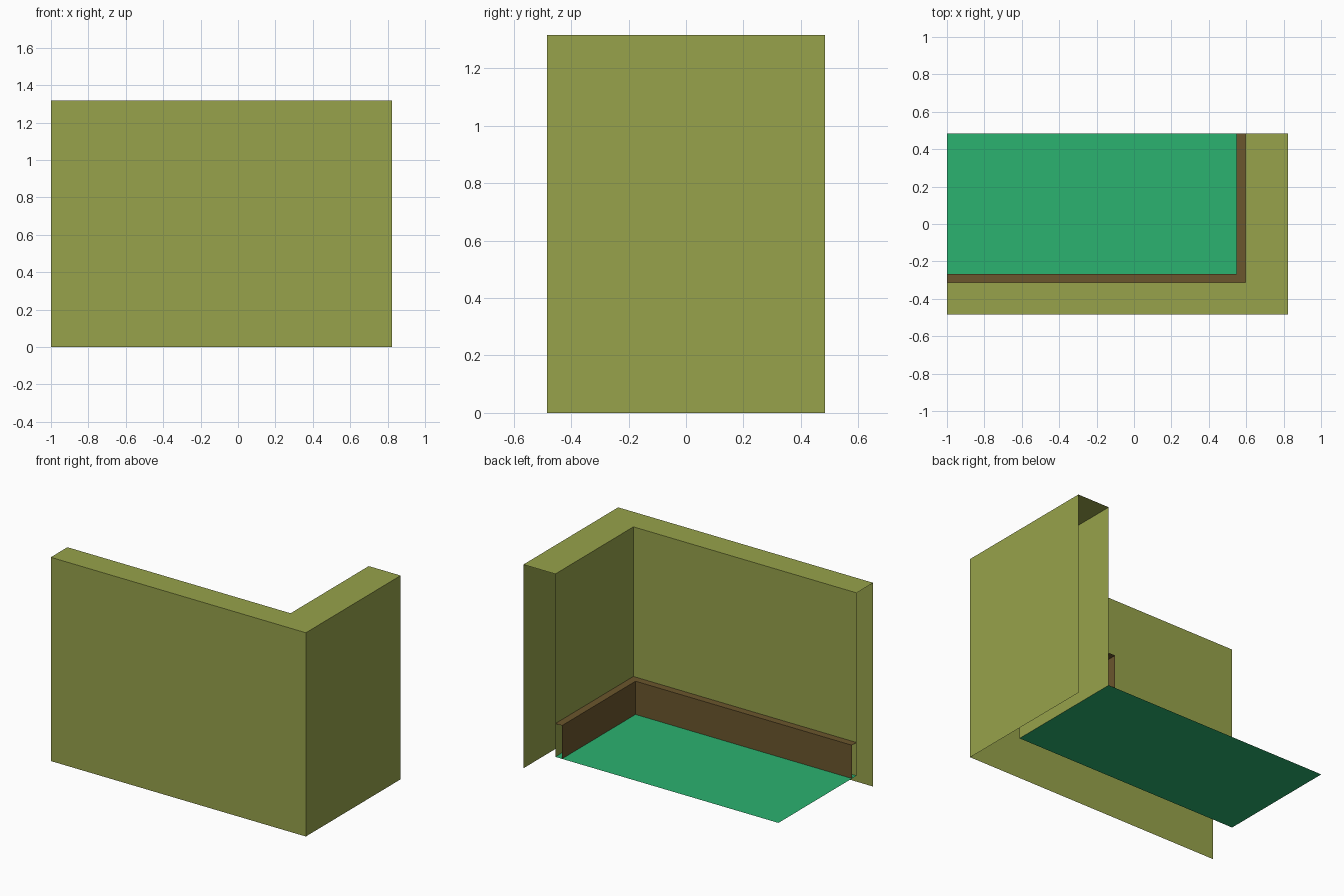
import bpy

if "Cube" in bpy.data.objects:
    bpy.data.objects.remove(bpy.data.objects["Cube"])

LEFT, BACK = -1.0, 0.484      # open ends of the L-shaped run
FLOOR_Z = 0.135


def finish(name, verts, faces, color):
    mesh = bpy.data.meshes.new(name)
    mesh.from_pydata(verts, [], faces)
    mat = bpy.data.materials.new(name + "_material")
    mat.diffuse_color = (*color, 1)
    mat.use_nodes = True
    mat.node_tree.nodes["Principled BSDF"].inputs["Base Color"].default_value = mat.diffuse_color
    mesh.materials.append(mat)
    obj = bpy.data.objects.new(name, mesh)
    bpy.context.collection.objects.link(obj)
    return obj


def corner_run(name, profile, color):
    """Sweep an open profile of (corner x, corner y, z) round the room corner."""
    verts, faces = [], []
    for x, y, z in profile:
        verts += [(LEFT, y, z), (x, y, z), (x, BACK, z)]
    for i in range(len(profile) - 1):
        for j in range(2):
            a = 3 * i + j
            faces.append((a, a + 1, a + 4, a + 3))
    return finish(name, verts, faces, color)


# Walls: outer skin, top and inner skin, open at the ends and underneath
corner_run("walls", [(0.824, -0.484, 0), (0.824, -0.484, 1.317),
                     (0.596, -0.314, 1.317), (0.596, -0.314, FLOOR_Z)],
           (0.31, 0.365, 0.07))

# Skirting board: top and room-side face, open at the ends
corner_run("skirting_board", [(0.596, -0.314, 0.35), (0.548, -0.267, 0.35),
                              (0.548, -0.267, FLOOR_Z)],
           (0.147, 0.093, 0.026))

# Floor: single raised sheet reaching the inner wall skin
finish("floor", [(LEFT, -0.314, FLOOR_Z), (0.596, -0.314, FLOOR_Z),
                 (0.596, BACK, FLOOR_Z), (LEFT, BACK, FLOOR_Z)],
       [(0, 1, 2, 3)], (0.024, 0.445, 0.162))
